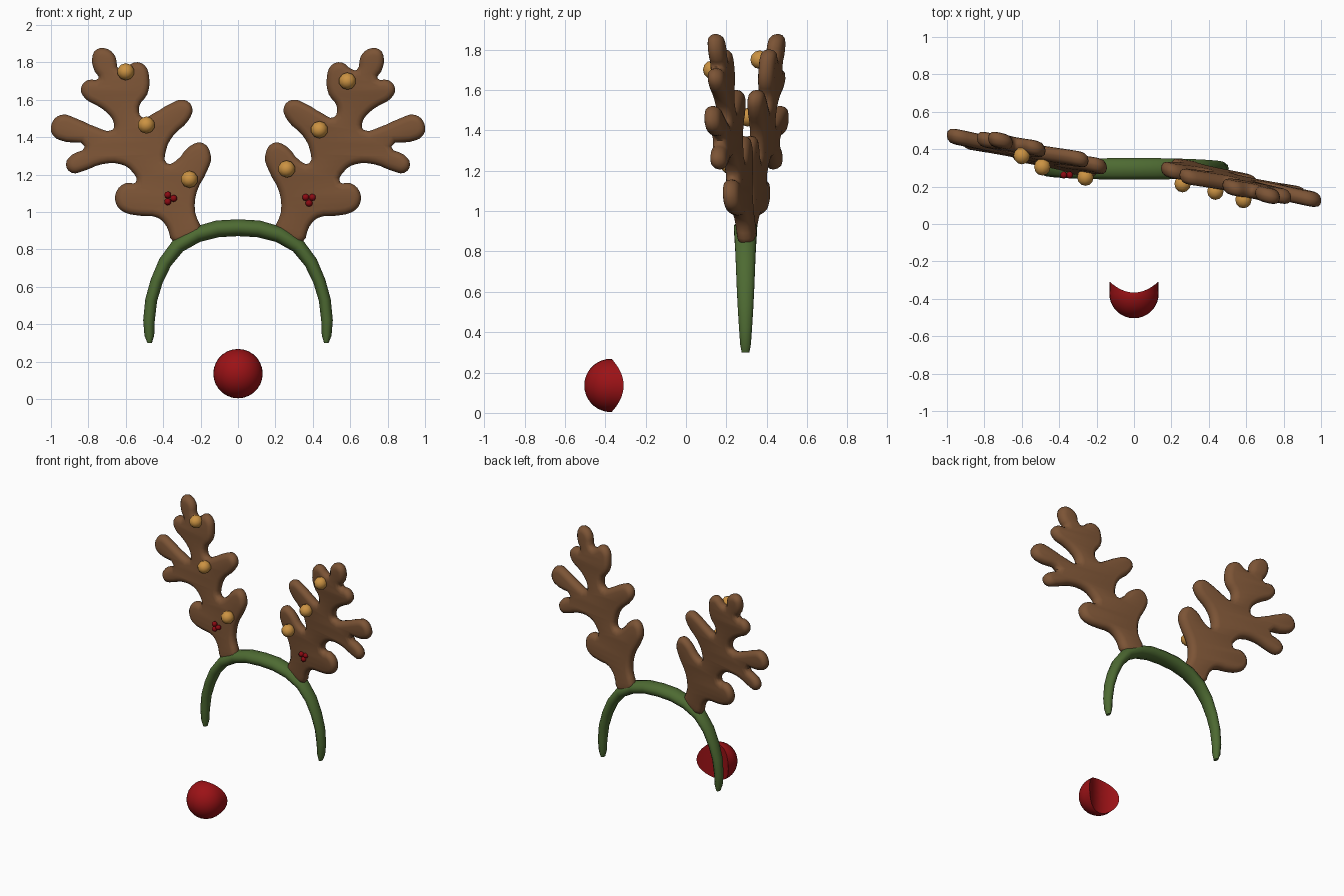
import bpy, bmesh, math
from mathutils import Vector, Matrix

if "Cube" in bpy.data.objects:
    bpy.data.objects.remove(bpy.data.objects["Cube"])


def material(name, rgb):
    m = bpy.data.materials.new(name)
    m.diffuse_color = (*rgb, 1)
    m.use_nodes = True
    m.node_tree.nodes["Principled BSDF"].inputs["Base Color"].default_value = m.diffuse_color
    return m


BROWN = material("antler brown", (0.20, 0.088, 0.036))
GREEN = material("band green", (0.075, 0.145, 0.032))
RED = material("nose red", (0.33, 0.006, 0.008))
BERRY = material("berry red", (0.26, 0.003, 0.006))
GOLD = material("bell gold", (0.60, 0.29, 0.055))


def finish(obj, mat, angle=60):
    obj.data.materials.clear()
    obj.data.materials.append(mat)
    bpy.ops.object.select_all(action='DESELECT')
    obj.select_set(True)
    bpy.context.view_layer.objects.active = obj
    bpy.ops.object.shade_smooth_by_angle(angle=math.radians(angle))


def from_bmesh(name, bm, mat, angle=60):
    bmesh.ops.recalc_face_normals(bm, faces=bm.faces)
    me = bpy.data.meshes.new(name)
    bm.to_mesh(me)
    bm.free()
    obj = bpy.data.objects.new(name, me)
    bpy.context.collection.objects.link(obj)
    finish(obj, mat, angle)
    return obj


# Antler outline, in hundredths (across, up)
OUTLINE = [
    (20, 89), (23, 100), (22, 111), (16.5, 122), (14.5, 130), (19, 137), (26, 135), (33, 127.5),
    (38, 126), (38.5, 133), (34.5, 141), (26.5, 149), (24.5, 156), (29, 160), (36, 158),
    (45.5, 152.5), (51, 150.5), (53, 156), (48.5, 163), (47.5, 172), (50, 178.5), (55.5, 180),
    (60.5, 176.5), (63.5, 176), (65.5, 183), (69.5, 187), (75.5, 187), (78, 182), (76.5, 175),
    (74.5, 171.5), (80.5, 170.5), (84, 166), (81.5, 160.5), (75.5, 157), (70.5, 153.5),
    (66.5, 148), (67, 144), (76, 145.5), (86.5, 150), (94.5, 152), (99.5, 147.5), (99, 141),
    (92, 137.5), (82, 135), (89, 130.5), (92, 125.5), (89, 121), (82.5, 122), (73, 125.5),
    (62.5, 125.5), (57, 122), (54.5, 116), (60, 115.5), (65, 111), (65, 104), (61, 100),
    (52, 98), (43, 97), (38, 92), (34.5, 84), (27, 84)]


def plane_y(u, v):
    """Sideways sweep of the antler away from its root."""
    return -0.19 * (u - 0.3) - 0.07 * (v - 0.85)


def antler(name, side):
    cu = bpy.data.curves.new(name + "_outline", 'CURVE')
    cu.dimensions = '2D'
    cu.fill_mode = 'BOTH'
    cu.resolution_u = 3
    cu.extrude = 0.004
    cu.bevel_depth = 0.036
    cu.bevel_resolution = 2
    cu.offset = -0.036
    sp = cu.splines.new('BEZIER')
    sp.bezier_points.add(len(OUTLINE) - 1)
    for bp, (u, v) in zip(sp.bezier_points, OUTLINE):
        bp.co = (u / 100, v / 100, 0)
        bp.handle_left_type = bp.handle_right_type = 'AUTO'
    sp.use_cyclic_u = True
    tmp = bpy.data.objects.new(name + "_outline", cu)
    bpy.context.collection.objects.link(tmp)
    dg = bpy.context.evaluated_depsgraph_get()
    me = bpy.data.meshes.new_from_object(tmp.evaluated_get(dg))
    bpy.data.objects.remove(tmp)
    bm = bmesh.new()
    bm.from_mesh(me)
    bmesh.ops.remove_doubles(bm, verts=bm.verts, dist=0.0005)
    for vert in bm.verts:
        u, v, w = vert.co
        vert.co = (side * u, 0.30 + side * (plane_y(u, v) - w), v)
    from_bmesh(name, bm, BROWN)


antler("right_antler", 1)
antler("left_antler", -1)

# Headband: tapered oval section swept along an arch (x, z, thickness, depth)
half = [(0.472, 0.30, 0.012, 0.02), (0.474, 0.34, 0.026, 0.028), (0.476, 0.42, 0.031, 0.034),
        (0.464, 0.53, 0.032, 0.041), (0.435, 0.63, 0.033, 0.046), (0.39, 0.73, 0.036, 0.05),
        (0.32, 0.82, 0.040, 0.054), (0.22, 0.88, 0.043, 0.058), (0.11, 0.91, 0.045, 0.06)]
path = [(-x, z, t, d) for x, z, t, d in half] + [(0, 0.916, 0.045, 0.06)] + half[::-1]
bm = bmesh.new()
rings = []
for i, (x, z, t, d) in enumerate(path):
    a, b = path[max(i - 1, 0)], path[min(i + 1, len(path) - 1)]
    n = Vector((-(b[1] - a[1]), 0, b[0] - a[0])).normalized()
    ring = []
    for k in range(10):
        ang = 2 * math.pi * k / 10
        ring.append(bm.verts.new(Vector((x, 0.295, z)) + n * t * math.cos(ang)
                                 + Vector((0, d * math.sin(ang), 0))))
    rings.append(ring)
for r, s in zip(rings, rings[1:]):
    for k in range(10):
        bm.faces.new((r[k], r[(k + 1) % 10], s[(k + 1) % 10], s[k]))
bm.faces.new(rings[0])
bm.faces.new(rings[-1])
from_bmesh("headband", bm, GREEN)

# Nose: round dome with a back hollowed from side to side
bm = bmesh.new()
bmesh.ops.create_uvsphere(bm, u_segments=28, v_segments=18, radius=0.132,
                          matrix=Matrix.Rotation(math.pi / 2, 4, 'X'))
for v in bm.verts:
    if v.co.y > 0.001:
        v.co.y = 0.005 + 0.06 * (v.co.x / 0.132) ** 2
    v.co += Vector((0, -0.372, 0.136))
    v.co.z = max(v.co.z, 0)
from_bmesh("nose", bm, RED, 45)


def ball(name, pos, radius, mat, segs, rings_):
    bm = bmesh.new()
    bmesh.ops.create_uvsphere(bm, u_segments=segs, v_segments=rings_, radius=radius,
                              matrix=Matrix.Translation(pos) @ Matrix.Rotation(math.pi / 2, 4, 'X'))
    from_bmesh(name, bm, mat, 75)


# Bells on the front of the antlers
bells = [(0.26, 0.215, 1.23), (0.435, 0.175, 1.44), (0.585, 0.13, 1.70),
         (-0.26, 0.25, 1.175), (-0.49, 0.305, 1.465), (-0.60, 0.365, 1.75)]
for i, p in enumerate(bells):
    ball(f"bell_{i + 1}", p, 0.046, GOLD, 10, 6)

# Berry clusters near the antler roots
for name, centre, turn in (("right", (0.38, 0.225, 1.068), -90), ("left", (-0.365, 0.262, 1.073), 0)):
    for k in range(3):
        a = math.radians(turn + 120 * k)
        pos = Vector(centre) + Vector((math.cos(a), 0, math.sin(a))) * 0.021
        ball(f"{name}_berry_{k + 1}", pos, 0.019, BERRY, 10, 6)
